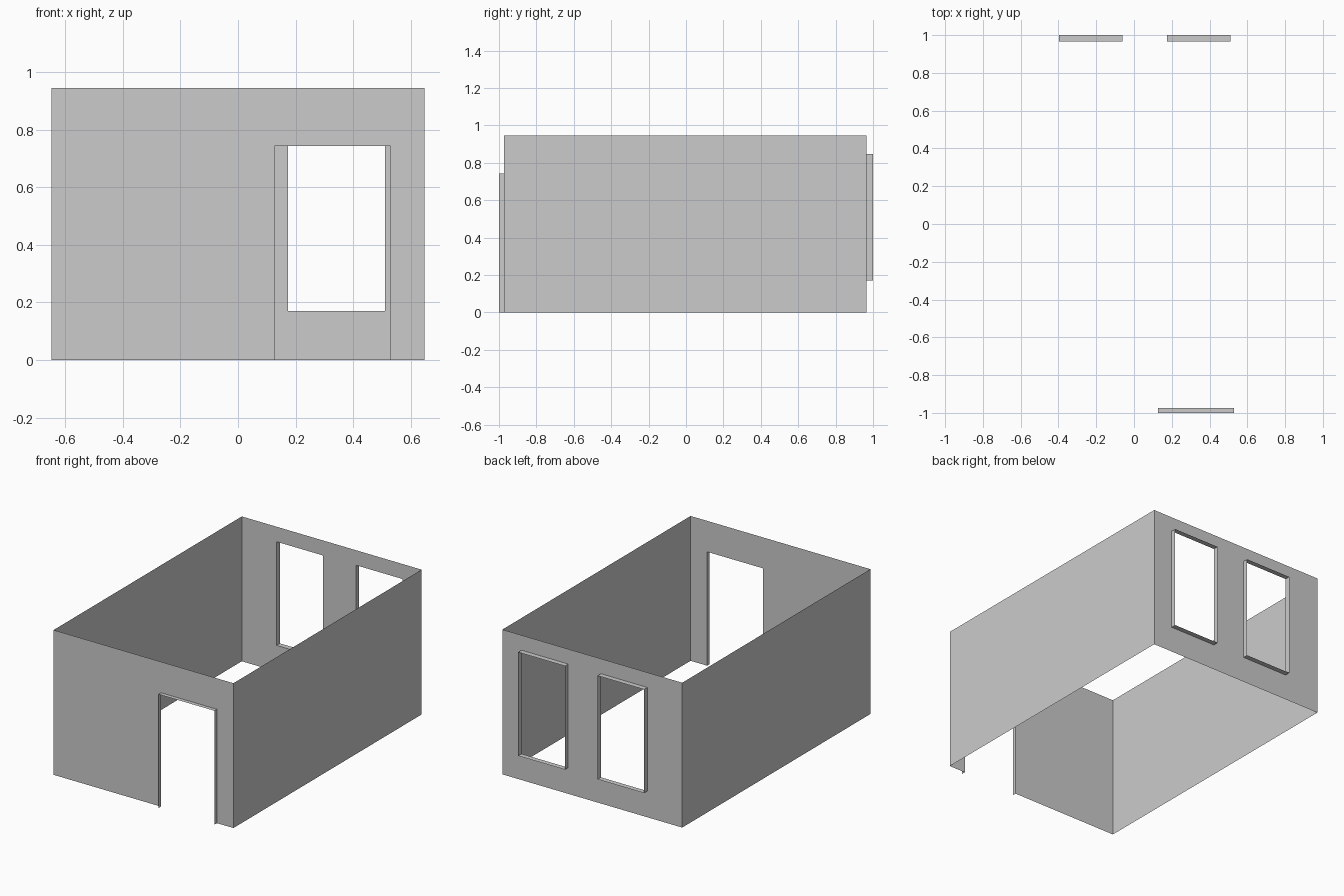
import bpy, bmesh

if "Cube" in bpy.data.objects:
    bpy.data.objects.remove(bpy.data.objects["Cube"])

W, H = 0.649, 0.945            # half width, wall height
FRONT, BACK = -0.974, 0.966    # wall planes; reveals run out to y = -1 and y = 1
DOOR = (0.126, 0.53, 0.0, 0.743)
WINDOWS = [(-0.397, -0.062, 0.171, 0.847), (0.174, 0.511, 0.171, 0.847)]


def make(name, quads):
    bm = bmesh.new()
    for quad in quads:
        bm.faces.new([bm.verts.new(p) for p in quad])
    bmesh.ops.remove_doubles(bm, verts=bm.verts, dist=1e-5)
    # merge coplanar cells into clean panels
    bmesh.ops.dissolve_limit(bm, angle_limit=0.01, verts=bm.verts, edges=bm.edges)
    mesh = bpy.data.meshes.new(name)
    bm.to_mesh(mesh)
    bm.free()
    obj = bpy.data.objects.new(name, mesh)
    bpy.context.collection.objects.link(obj)
    return obj


def wall_with_openings(name, y, openings):
    xs = sorted({-W, W, *(v for o in openings for v in o[:2])})
    zs = sorted({0.0, H, *(v for o in openings for v in o[2:])})
    quads = []
    for x0, x1 in zip(xs, xs[1:]):
        for z0, z1 in zip(zs, zs[1:]):
            cx, cz = (x0 + x1) / 2, (z0 + z1) / 2
            if any(a < cx < b and c < cz < d for a, b, c, d in openings):
                continue
            quad = [(x0, y, z0), (x1, y, z0), (x1, y, z1), (x0, y, z1)]
            quads.append(quad if y < 0 else quad[::-1])
    make(name, quads)


def reveal(name, opening, y0, y1, closed):
    # thin lining around an opening; a doorway has no sill
    x0, x1, z0, z1 = opening
    path = [(x0, z0), (x0, z1), (x1, z1), (x1, z0)]
    if closed:
        path.append(path[0])
    make(name, [[(a[0], y0, a[1]), (a[0], y1, a[1]), (b[0], y1, b[1]), (b[0], y0, b[1])]
                for a, b in zip(path, path[1:])])


# End walls
wall_with_openings("front_wall", FRONT, [DOOR])
wall_with_openings("back_wall", BACK, WINDOWS)

# Side walls
for side, name in ((-1, "left_wall"), (1, "right_wall")):
    x = side * W
    quad = [(x, FRONT, 0), (x, BACK, 0), (x, BACK, H), (x, FRONT, H)]
    make(name, [quad if side > 0 else quad[::-1]])

# Door and window linings
reveal("door_frame", DOOR, -1.0, FRONT, False)
for i, window in enumerate(WINDOWS):
    reveal(f"window_frame_{i + 1}", window, BACK, 1.0, True)
